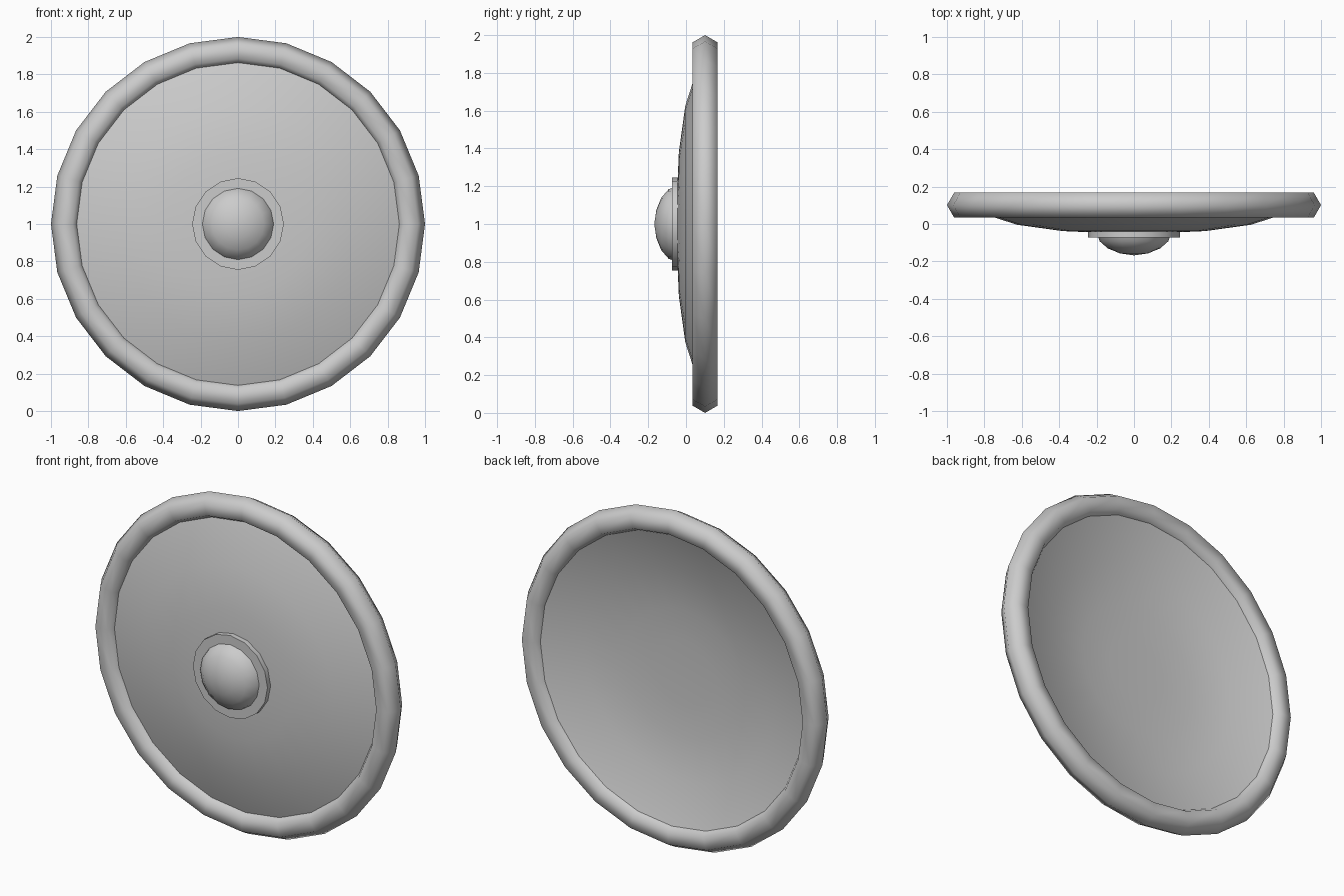
import bpy, bmesh, math

if "Cube" in bpy.data.objects:
    bpy.data.objects.remove(bpy.data.objects["Cube"])


def lathe(name, profile, sides, closed=False):
    """Revolve (radius, y) points around the shield axis at z = 1."""
    bm = bmesh.new()
    rings = []
    for r, y in profile:
        if r == 0:
            rings.append([bm.verts.new((0, y, 1))] * sides)
        else:
            angles = [2 * math.pi * i / sides for i in range(sides)]
            rings.append([bm.verts.new((r * math.sin(a), y, 1 + r * math.cos(a))) for a in angles])
    pairs = list(zip(rings, rings[1:]))
    if closed:
        pairs.append((rings[-1], rings[0]))
    for a, b in pairs:
        for i in range(sides):
            j = (i + 1) % sides
            corners = list(dict.fromkeys((a[i], b[i], b[j], a[j])))
            bm.faces.new(corners)
    bmesh.ops.recalc_face_normals(bm, faces=bm.faces)
    # open shells face forward
    front = min(bm.faces, key=lambda f: f.calc_center_median().y)
    if not closed and front.normal.y > 0:
        bmesh.ops.reverse_faces(bm, faces=bm.faces)
    mesh = bpy.data.meshes.new(name)
    bm.to_mesh(mesh)
    bm.free()
    obj = bpy.data.objects.new(name, mesh)
    bpy.context.collection.objects.link(obj)
    return obj


def smooth(obj, angle):
    bpy.ops.object.select_all(action='DESELECT')
    obj.select_set(True)
    bpy.context.view_layer.objects.active = obj
    bpy.ops.object.shade_smooth_by_angle(angle=math.radians(angle))


# Rounded rim: six-sided tube around the edge
tube = 0.077
hexagon = [(1 - tube + tube * math.cos(k * math.pi / 3), 0.101 + tube * math.sin(k * math.pi / 3))
           for k in range(6)]
smooth(lathe("rim", hexagon, 24, closed=True), 80)

# Shallow dished face with thickness, hollow at the back
face = [(0, -0.048), (0.19, -0.046), (0.38, -0.038), (0.625, -0.004), (0.862, 0.072), (0.89, 0.082)]
back = [(r, y + 0.06) for r, y in reversed(face)]
smooth(lathe("dish", face + back, 24), 60)

# Flat collar under the boss
collar = [(0, -0.073), (0.245, -0.073), (0.245, -0.042), (0, -0.042)]
smooth(lathe("collar", collar, 16), 30)

# Domed boss, with its base sunk into the collar
dome = [(0, -0.168), (0.075, -0.157), (0.139, -0.131), (0.184, -0.092), (0.198, -0.05), (0, -0.05)]
smooth(lathe("boss", dome, 16), 60)
